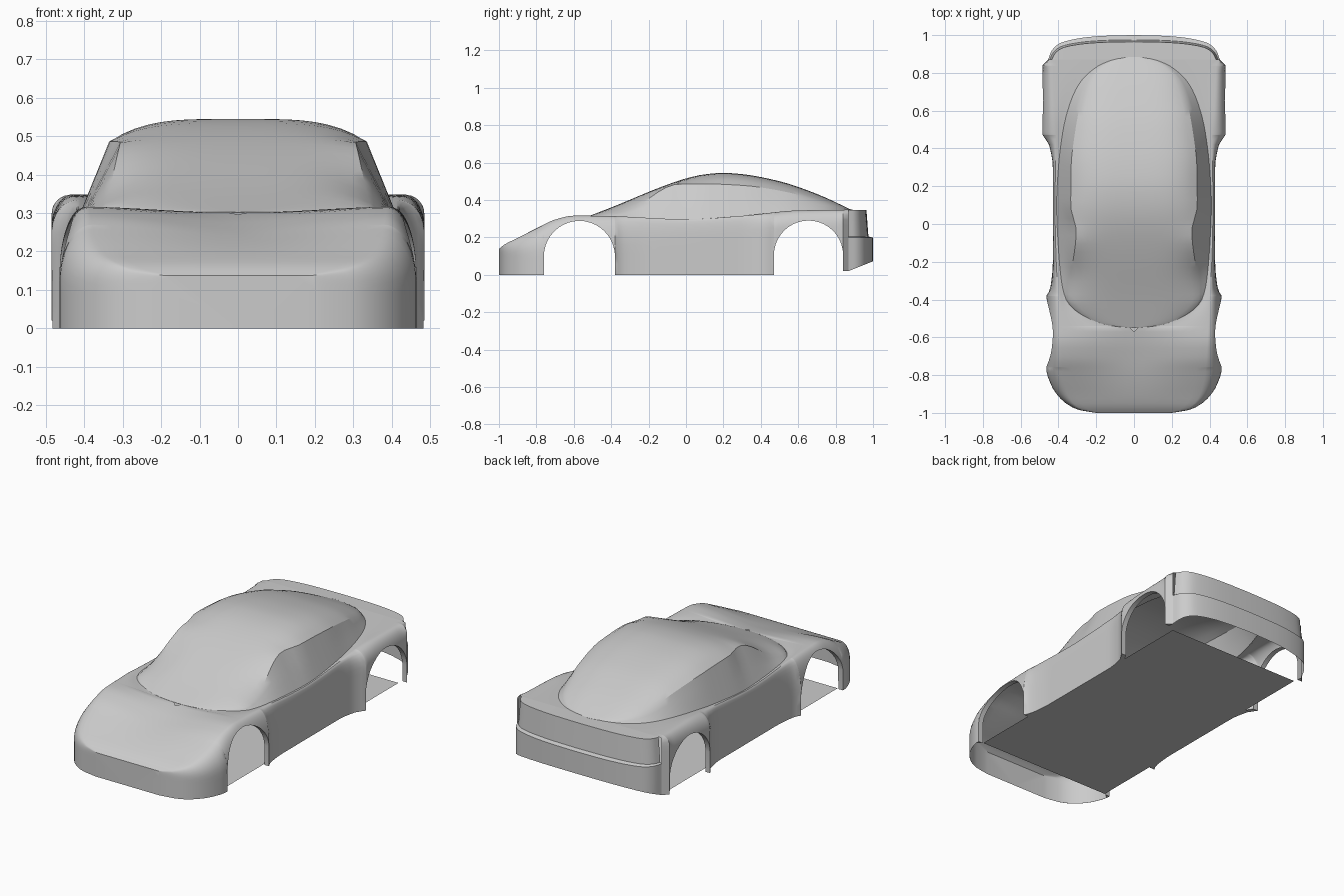
import bpy, bmesh, math

cube = bpy.data.objects.get("Cube")
if cube:
    bpy.data.objects.remove(cube, do_unlink=True)

paint = bpy.data.materials.new("grey paint")
paint.use_nodes = True
GREY = (0.6, 0.6, 0.6, 1)
paint.diffuse_color = GREY
paint.node_tree.nodes["Principled BSDF"].inputs["Base Color"].default_value = GREY


def curve(*pts):
    """Smooth monotone interpolation through (y, value) pairs."""
    n = len(pts)
    slope = [(b[1] - a[1]) / (b[0] - a[0]) for a, b in zip(pts, pts[1:])]
    tan = [slope[0]]
    for a, b in zip(slope, slope[1:]):
        tan.append(2 * a * b / (a + b) if a * b > 0 else 0)
    tan.append(slope[-1])

    def f(y):
        y = min(max(y, pts[0][0]), pts[-1][0])
        i = 0
        while i < n - 2 and y > pts[i + 1][0]:
            i += 1
        (a, va), (b, vb) = pts[i], pts[i + 1]
        h = b - a
        t = (y - a) / h
        s = t * t * (3 - 2 * t)
        return (va + (vb - va) * s + h * t * (1 - t) ** 2 * tan[i]
                - h * t * t * (1 - t) * tan[i + 1])
    return f


def skin(name, rows, cap=None, angle=32):
    """Join rows of points into a half surface and mirror it across x."""
    bm = bmesh.new()
    grid = [[bm.verts.new(p) for p in r] for r in rows]
    for r, s in zip(grid, grid[1:]):
        for i in range(len(r) - 1):
            bm.faces.new((r[i], s[i], s[i + 1], r[i + 1]))
    if cap:
        bm.faces.new([bm.verts.new(p) for p in cap])
    bmesh.ops.remove_doubles(bm, verts=bm.verts, dist=0.0004)
    bmesh.ops.recalc_face_normals(bm, faces=bm.faces)
    # Keep the outside facing up and outwards
    if sum(f.normal.z + f.normal.x + f.normal.y * f.calc_center_median().y
           for f in bm.faces) < 0:
        bmesh.ops.reverse_faces(bm, faces=bm.faces)
    mesh = bpy.data.meshes.new(name)
    bm.to_mesh(mesh)
    bm.free()
    ob = bpy.data.objects.new(name, mesh)
    bpy.context.collection.objects.link(ob)
    mesh.materials.append(paint)
    bpy.ops.object.select_all(action='DESELECT')
    ob.select_set(True)
    bpy.context.view_layer.objects.active = ob
    bpy.ops.object.shade_smooth_by_angle(angle=math.radians(angle))
    mod = ob.modifiers.new("mirror", 'MIRROR')
    mod.use_clip = True
    mod.merge_threshold = 0.0005
    return ob


# Cabin outline, roof and belt lines along the length
CAB_FRONT, CAB_BACK, TAIL = -0.55, 0.89, 0.87
base_x = curve((-.55, 0), (-.54, .12), (-.5, .24), (-.45, .32), (-.4, .36), (-.3, .385),
               (-.1, .402), (.1, .41), (.3, .4), (.5, .375), (.65, .335), (.75, .285),
               (.83, .2), (.87, .11), (.89, 0))
rail_x = curve((-.55, 0), (-.54, .12), (-.5, .235), (-.45, .31), (-.4, .345), (-.25, .33),
               (-.04, .306), (.1, .335), (.3, .333), (.5, .31), (.65, .28), (.75, .245),
               (.83, .18), (.87, .1), (.89, 0))
roof_z = curve((-.55, .302), (-.4, .36), (-.1, .482), (0, .515), (.1, .537), (.2, .545),
               (.3, .538), (.5, .5), (.7, .432), (.89, .345))
rail_z = curve((-.55, .302), (-.4, .32), (-.3, .348), (-.04, .485), (.1, .486), (.3, .478),
               (.55, .44), (.7, .395), (.89, .345))
inner_z = curve((-1, .138), (-.97, .162), (-.9, .195), (-.8, .232), (-.7, .263), (-.6, .29),
                (-.5, .306), (0, .297), (.3, .315), (.6, .338), (.87, .348))

# Shoulder and side lines
side_x = curve((-1, .2), (-.985, .29), (-.95, .36), (-.9, .41), (-.85, .44), (-.77, .464),
               (-.38, .464), (-.35, .445), (-.2, .43), (.3, .43), (.42, .45), (.48, .485),
               (.84, .485), (.87, .455))
crest_x = curve((-1, .195), (-.985, .27), (-.95, .32), (-.9, .35), (-.8, .375), (-.5, .395),
                (-.1, .415), (.1, .418), (.4, .415), (.6, .425), (.87, .436))
crest_z = curve((-1, .138), (-.97, .162), (-.9, .197), (-.8, .248), (-.7, .295), (-.6, .316),
                (-.45, .315), (0, .297), (.3, .315), (.6, .344), (.87, .348))
round_z = curve((-1, .12), (-.8, .12), (-.4, .14), (0, .2), (.5, .25), (.8, .26), (.87, .34))

# Wheel arches: centre y, spring height, radius
ARCHES = ((-.57, .098, .19), (.655, .105, .185))


def bottom_z(y):
    for c, h, r in ARCHES:
        if abs(y - c) < r - 0.0005:
            return h + math.sqrt(r * r - (y - c) ** 2)
    return 0.02 if y > 0.835 else 0


def section(y):
    x0 = max(base_x(y) - 0.004, 0) if CAB_FRONT < y < CAB_BACK else 0
    xs, zs, zi, xw, zr = crest_x(y), crest_z(y), inner_z(y), side_x(y), round_z(y)
    zb, pts = bottom_z(y), []
    for i in range(9):
        t = i / 8
        s = t * t * (3 - 2 * t)
        pts.append((x0 + (xs - x0) * t, y, zi + (zs - zi) * s))
    for i in range(1, 11):
        z = zs + (zb - zs) * (i / 10) ** 2
        u = max((z - zr) / (zs - zr), 0)
        pts.append((xs + (xw - xs) * math.sqrt(max(1 - u * u, 0)), y, z))
    lip = 0.03 if -0.765 < y < 0.845 else 0.001
    pts.append((pts[-1][0] - lip, y, zb))
    return pts


# Body shell with wheel arches
stations = {-1, -.996, -.985, -.97, -.95, -.925, CAB_FRONT - .001, -.548, -.545, -.54, TAIL}
stations |= {round(-.9 + i * .03, 3) for i in range(59)}
for c, h, r in ARCHES:
    stations = {y for y in stations if abs(y - c) > r + 0.004}
    stations |= {c - r * math.cos(math.pi * i / 20) * 0.997 for i in range(21)}
    stations |= {c - r, c + r}
stations |= {-.548, -.545, -.54}
ys = sorted(y for y in stations if y <= TAIL)
nose = section(-1)
skin("body_shell", [section(y) for y in ys], cap=nose[:-1] + [(0, -1, 0)])

# Cabin with windscreen, side windows and rear window
rows = []
for k in range(49):
    y = (CAB_FRONT + CAB_BACK) / 2 - (CAB_BACK - CAB_FRONT) / 2 * math.cos(math.pi * k / 48)
    xr, xb, zc, zr, zb = rail_x(y), base_x(y), roof_z(y), rail_z(y), inner_z(y)
    zr = min(zr, zc)
    row = [(xr * i / 10, y, zc - (zc - zr) * (i / 10) ** 4) for i in range(11)]
    row += [(xr + (xb - xr) * t, y, zr + (zb - zr) * t) for t in (1 / 3, 2 / 3, 1)]
    rows.append(row)
skin("cabin", rows, angle=28)

# Rear deck, tail panel and stepped bumper following the curved tail
plan_x = curve((0, .455), (.25, .437), (.5, .395), (.75, .28), (.9, .14), (1, 0))
plan_y = curve((0, TAIL), (.25, .915), (.5, .955), (.75, .985), (.9, .997), (1, 1))
rows = []
for k in range(25):
    t = k / 24
    x, d = plan_x(t), plan_y(t) - TAIL
    low = 0.02 + 0.4 * d
    levels = ((0, .348, .957), (.73, .346, .957), (.81, .205, .98), (1, .198, 1),
              (1, .13, 1), (1, low, 1))
    rows.append([(x * w, TAIL + d * f, z) for f, z, w in levels])
skin("rear_bumper", rows)

# Floor plate
skin("floor", [[(0, y, 0.003), (.43, y, 0.003)] for y in (-.76, .84)])
